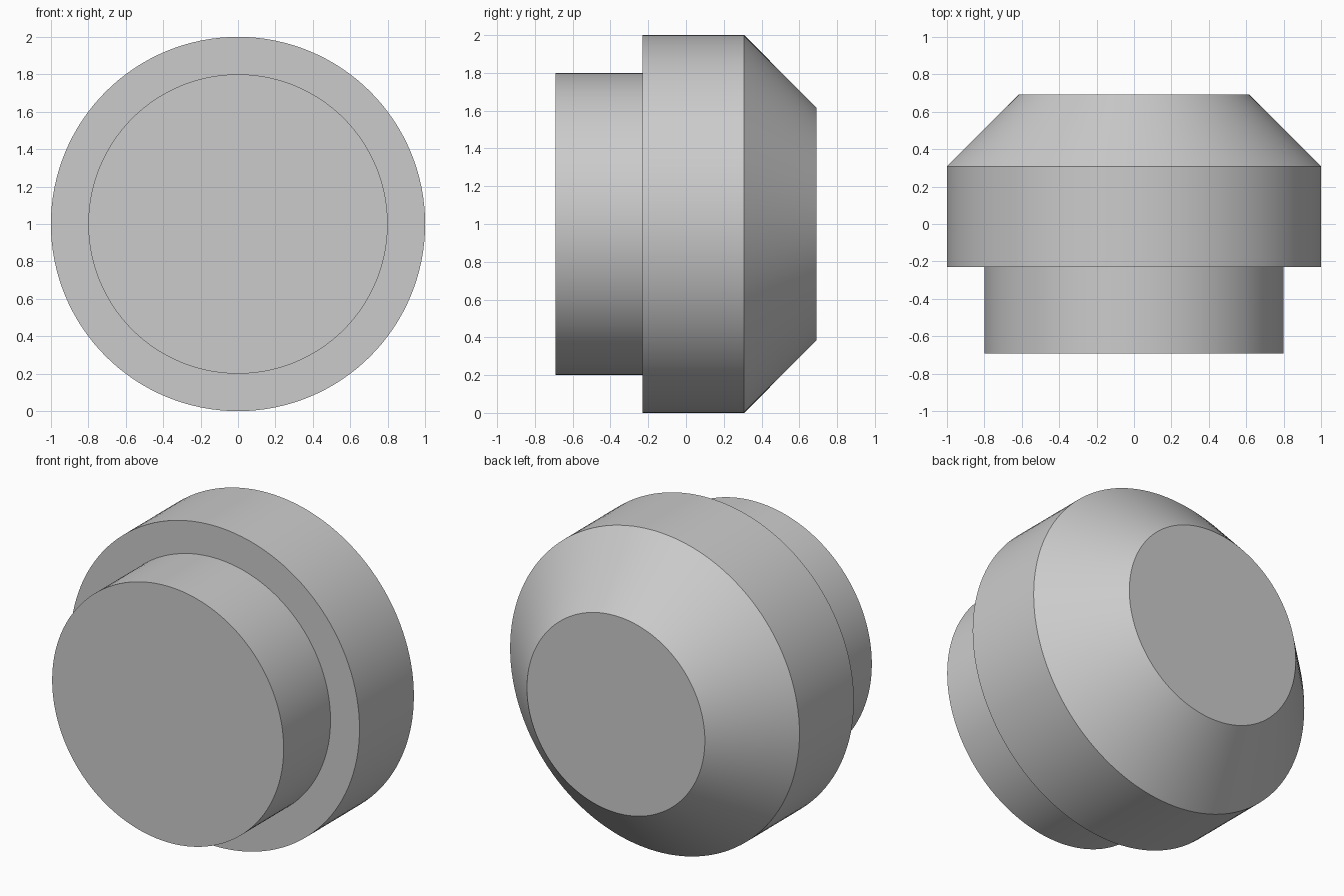
import bpy, bmesh, math
from mathutils import Matrix, Vector

if "Cube" in bpy.data.objects:
    bpy.data.objects.remove(bpy.data.objects["Cube"])

SEGMENTS = 128
CENTRE = Vector((0, 0, 1))

# Half profile (radius, y) from front face to back face
PROFILE = [(0.8, -0.692), (0.8, -0.229), (1.0, -0.229), (1.0, 0.308), (0.615, 0.692)]


def revolve(name, profile):
    """Turn a profile around the y axis and cap both ends."""
    bm = bmesh.new()
    rings = []
    for r, y in profile:
        rings.append([bm.verts.new(CENTRE + Matrix.Rotation(math.tau * i / SEGMENTS, 3, 'Y')
                                   @ Vector((r, y, 0))) for i in range(SEGMENTS)])
    for a, b in zip(rings, rings[1:]):
        for i in range(SEGMENTS):
            j = (i + 1) % SEGMENTS
            bm.faces.new((a[i], a[j], b[j], b[i]))
    bm.faces.new(rings[0])
    bm.faces.new(rings[-1])
    bmesh.ops.recalc_face_normals(bm, faces=bm.faces)
    mesh = bpy.data.meshes.new(name)
    bm.to_mesh(mesh)
    bm.free()
    obj = bpy.data.objects.new(name, mesh)
    bpy.context.collection.objects.link(obj)
    return obj


# Stepped knob: narrow front boss, wide rim, chamfered back
knob = revolve("stepped_knob", PROFILE)
bpy.context.view_layer.objects.active = knob
knob.select_set(True)
bpy.ops.object.shade_smooth_by_angle(angle=math.radians(30))
